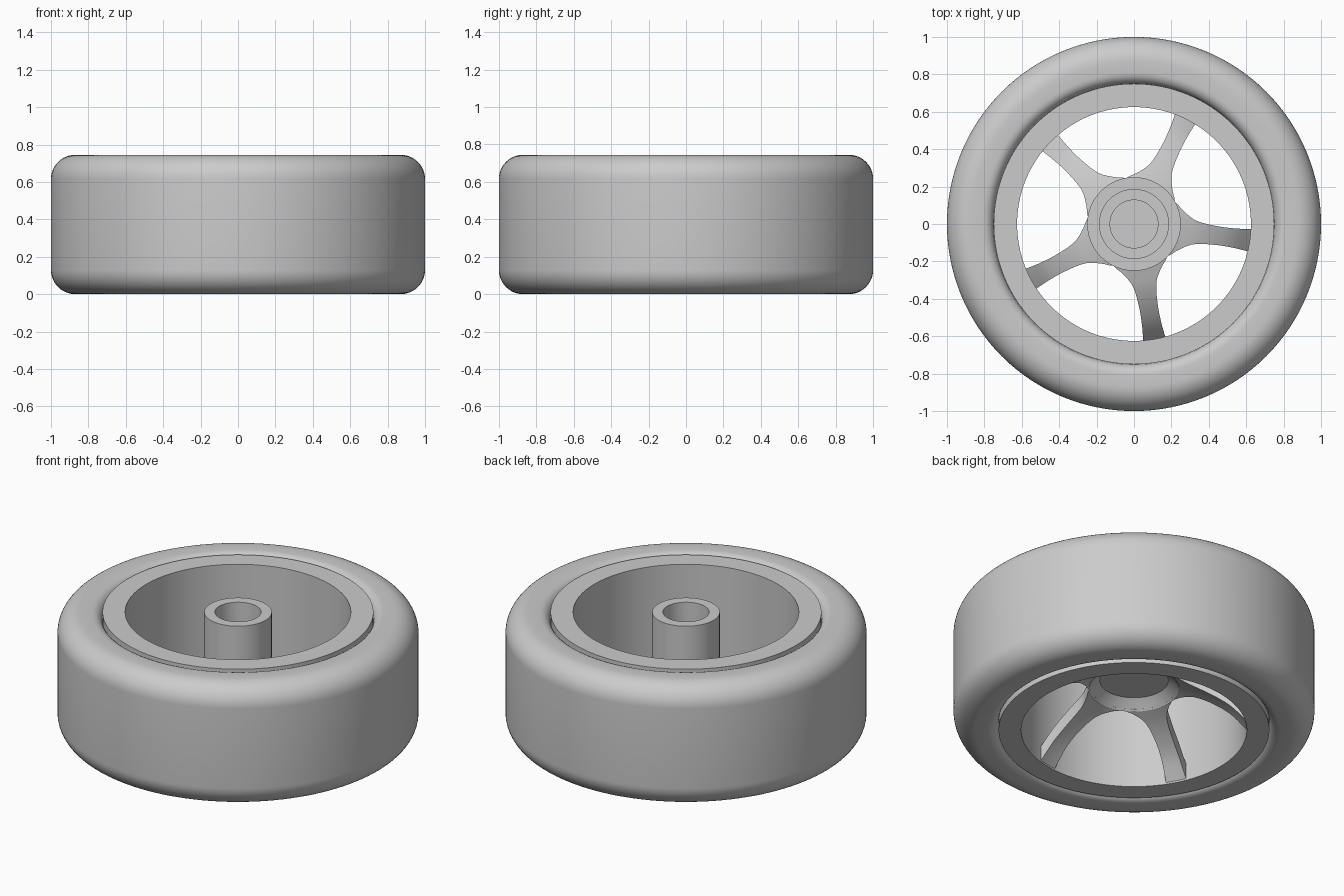
import bpy, bmesh, math

if "Cube" in bpy.data.objects:
    bpy.data.objects.remove(bpy.data.objects["Cube"])

H = 0.745       # overall wheel height
SEG = 128

grey = bpy.data.materials.new("grey")
grey.diffuse_color = (0.6, 0.6, 0.6, 1)
grey.use_nodes = True
grey.node_tree.nodes["Principled BSDF"].inputs["Base Color"].default_value = grey.diffuse_color


def finish(name, bm, angle=30):
    bmesh.ops.remove_doubles(bm, verts=bm.verts, dist=1e-5)
    bmesh.ops.recalc_face_normals(bm, faces=bm.faces)
    me = bpy.data.meshes.new(name)
    bm.to_mesh(me)
    bm.free()
    me.materials.append(grey)
    ob = bpy.data.objects.new(name, me)
    bpy.context.collection.objects.link(ob)
    bpy.ops.object.select_all(action='DESELECT')
    ob.select_set(True)
    bpy.context.view_layer.objects.active = ob
    bpy.ops.object.shade_smooth_by_angle(angle=math.radians(angle))
    return ob


def lathe(name, profile, closed=True):
    """Revolve an (r, z) profile about the z axis."""
    bm = bmesh.new()
    vs = [bm.verts.new((r, 0, z)) for r, z in profile]
    n = len(vs)
    es = [bm.edges.new((vs[i], vs[(i + 1) % n])) for i in range(n if closed else n - 1)]
    bmesh.ops.spin(bm, geom=vs + es, cent=(0, 0, 0), axis=(0, 0, 1),
                   angle=2 * math.pi, steps=SEG, use_merge=False)
    return finish(name, bm)


def arc(cx, cz, rx, rz, a0, a1, n):
    pts = []
    for i in range(n + 1):
        a = math.radians(a0 + (a1 - a0) * i / n)
        pts.append((cx + rx * math.cos(a), cz + rz * math.sin(a)))
    return pts


# Tire: wide outer shoulder, tighter inner shoulder falling into the groove
lower = arc(0.81, 0.06, 0.06, 0.06, 180, 270, 6) + arc(0.87, 0.13, 0.13, 0.13, 270, 360, 12)
upper = [(r, H - z) for r, z in reversed(lower)]
lathe("tire", lower + upper)

# Rim barrel with flat lips, standing just clear of the tire's inner shoulder
lathe("rim", [(0.625, 0.003), (0.75, 0.003), (0.75, H - 0.003), (0.625, H - 0.003)])

# Hub: closed outer cap, flange, tall tube with a blind bore
lathe("hub", [(0, 0.32), (0.19, 0.32), (0.22, 0.295), (0.25, 0.265), (0.25, 0.36),
              (0.187, 0.36), (0.187, H - 0.003), (0.128, H - 0.003), (0.128, 0.36), (0, 0.36)],
      closed=False)


def interp(table, x):
    """Smooth interpolation through a small table of (x, y) points."""
    i = max(k for k in range(len(table) - 1) if table[k][0] <= x)
    def slope(k):
        a, b = max(k - 1, 0), min(k + 1, len(table) - 1)
        return (table[b][1] - table[a][1]) / (table[b][0] - table[a][0])
    (x0, y0), (x1, y1) = table[i], table[i + 1]
    h = x1 - x0
    t = (x - x0) / h
    return ((2*t**3 - 3*t**2 + 1) * y0 + (t**3 - 2*t**2 + t) * h * slope(i)
            + (3*t**2 - 2*t**3) * y1 + (t**3 - t**2) * h * slope(i + 1))


# Spokes: five domed arms flaring into the hub; half angle and heights by radius
HALF = [(0.24, 36), (0.252, 34), (0.27, 24), (0.31, 14), (0.36, 9.3),
        (0.45, 6.4), (0.54, 5.5), (0.63, 5.5)]
UNDER = [(0.24, 0.275), (0.35, 0.23), (0.45, 0.175), (0.54, 0.108), (0.63, 0.008)]
OVER = [(0.24, 0.345), (0.35, 0.31), (0.45, 0.26), (0.54, 0.195), (0.63, 0.10)]

ROWS, COLS = 30, 12
bm = bmesh.new()
for k in range(5):
    centre = 64 + 72 * k
    grids = []
    for heights in (UNDER, OVER):
        grid = []
        for i in range(ROWS + 1):
            r = 0.24 + 0.389 * (i / ROWS) ** 1.5
            half = interp(HALF, r)
            row = []
            for j in range(COLS + 1):
                a = math.radians(centre + half * (2 * j / COLS - 1))
                row.append(bm.verts.new((r * math.cos(a), r * math.sin(a), interp(heights, r))))
            grid.append(row)
        grids.append(grid)
    lo, hi = grids
    for i in range(ROWS):
        for g in grids:
            for j in range(COLS):
                bm.faces.new((g[i][j], g[i][j + 1], g[i + 1][j + 1], g[i + 1][j]))
        for j in (0, COLS):
            bm.faces.new((lo[i][j], lo[i + 1][j], hi[i + 1][j], hi[i][j]))
    for i in (0, ROWS):
        for j in range(COLS):
            bm.faces.new((lo[i][j], lo[i][j + 1], hi[i][j + 1], hi[i][j]))
finish("spokes", bm, 40)
